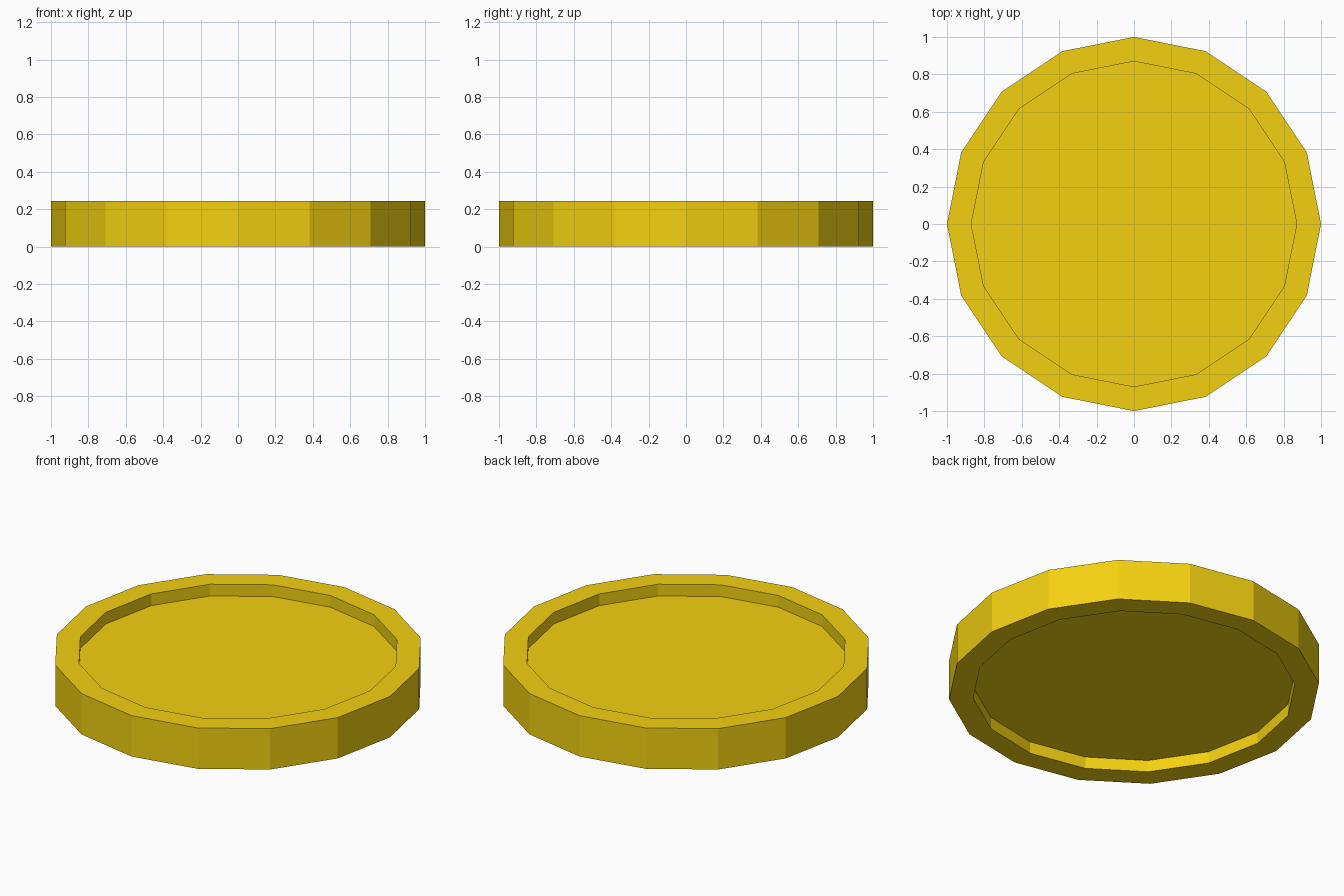
import bpy
import math

if "Cube" in bpy.data.objects:
    bpy.data.objects.remove(bpy.data.objects["Cube"])

SIDES = 16
HEIGHT = 0.243
RIM_INNER = 0.87
RECESS = 0.07

# Half profile (radius, z): recessed faces on both sides of a raised rim
profile = [(RIM_INNER, RECESS), (RIM_INNER, 0), (1, 0), (1, HEIGHT),
           (RIM_INNER, HEIGHT), (RIM_INNER, HEIGHT - RECESS)]

# Revolve the profile into low-poly rings
verts = [(r * math.cos(2 * math.pi * i / SIDES), r * math.sin(2 * math.pi * i / SIDES), z)
         for r, z in profile for i in range(SIDES)]
faces = []
for k in range(len(profile) - 1):
    for i in range(SIDES):
        j = (i + 1) % SIDES
        a, b = k * SIDES, (k + 1) * SIDES
        faces.append((a + i, a + j, b + j, b + i))

# Flat bottom and top discs
last = (len(profile) - 1) * SIDES
faces.append(tuple(reversed(range(SIDES))))
faces.append(tuple(range(last, last + SIDES)))

mesh = bpy.data.meshes.new("coin")
mesh.from_pydata(verts, [], faces)
mesh.update()
coin = bpy.data.objects.new("coin", mesh)
bpy.context.collection.objects.link(coin)

# Gold colour
gold = bpy.data.materials.new("gold")
gold.diffuse_color = (0.9, 0.64, 0.005, 1)
gold.use_nodes = True
gold.node_tree.nodes["Principled BSDF"].inputs["Base Color"].default_value = gold.diffuse_color
mesh.materials.append(gold)
